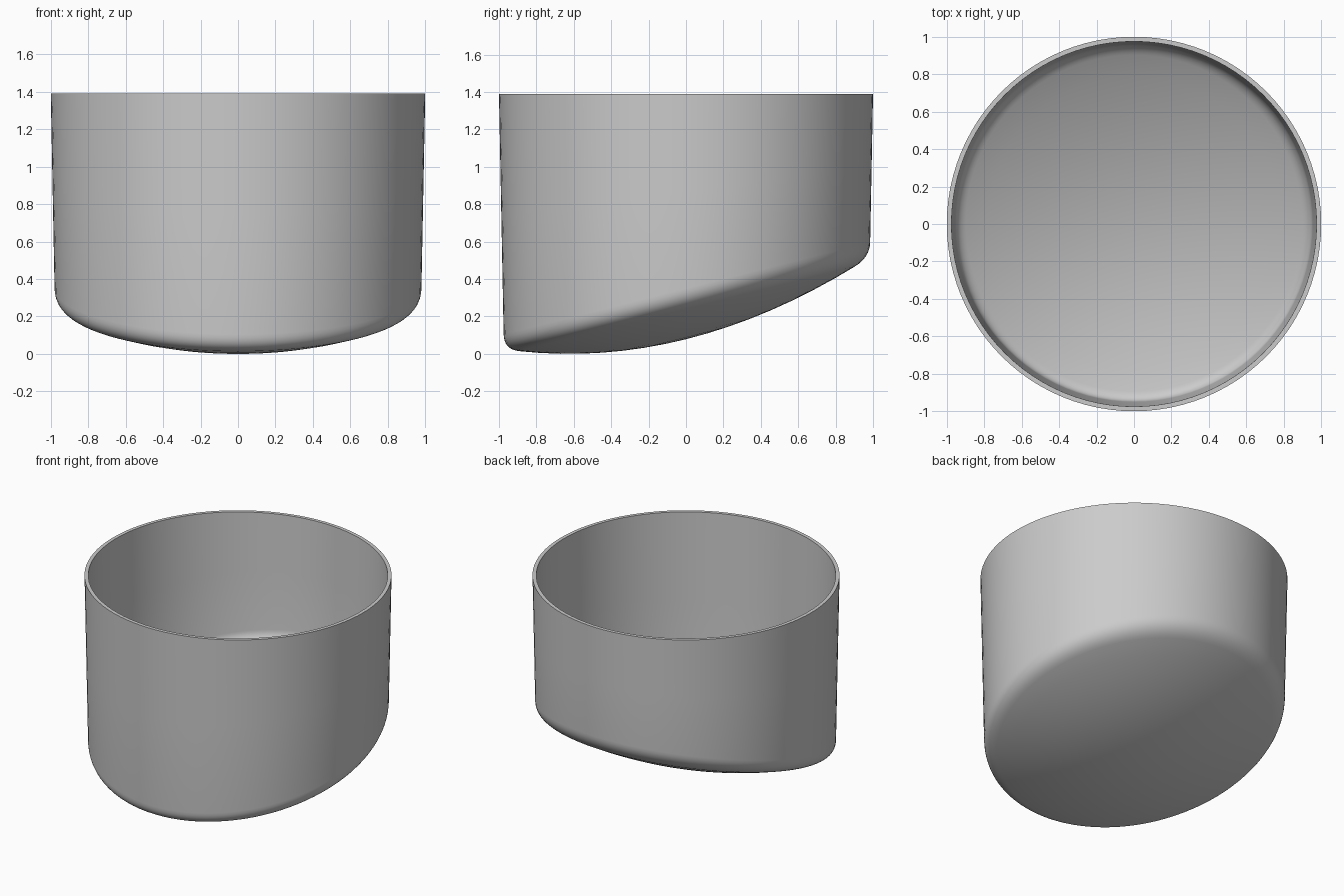
import bpy, bmesh
from math import sin, cos, pi, radians

if "Cube" in bpy.data.objects:
    bpy.data.objects.remove(bpy.data.objects["Cube"])

SEG = 96          # sides around the cup
H = 1.39          # rim height
WALL = 0.025      # wall thickness
FILLET = 0.08     # rounding between wall and floor


def floor_z(x, y):
    """Shallow bowl, tilted up towards the back."""
    return 0.078 + 0.25 * y + 0.2 * (x * x + y * y)


def profile(a, inset):
    """Points (r, z) from near the centre up to the rim at angle a."""
    fz = lambda r: floor_z(r * cos(a), r * sin(a)) + inset
    low = 0.973 - inset
    rad = lambda z: low + 0.027 * z / H
    fillet = FILLET - inset
    corner = rad(fz(low))
    start = corner - fillet
    pts = [(start * i / 8, fz(start * i / 8)) for i in range(1, 8)]
    p0, p1 = (start, fz(start)), (corner, fz(corner))
    z2 = fz(corner) + fillet
    p2 = (rad(z2), z2)
    for i in range(9):
        t = i / 8
        w = ((1 - t) ** 2, 2 * t * (1 - t), t * t)
        pts.append(tuple(w[0] * p0[k] + w[1] * p1[k] + w[2] * p2[k] for k in (0, 1)))
    pts += [(rad(z2 + (H - z2) * t), z2 + (H - z2) * t) for t in (0.5, 1.0)]
    return pts


bm = bmesh.new()

# Outer skin up to the rim, then inner skin back down
columns = []
for s in range(SEG):
    a = 2 * pi * s / SEG
    loop = profile(a, 0) + profile(a, WALL)[::-1]
    columns.append([bm.verts.new((r * cos(a), r * sin(a), z)) for r, z in loop])
bottom = bm.verts.new((0, 0, floor_z(0, 0)))
inside = bm.verts.new((0, 0, floor_z(0, 0) + WALL))

for s in range(SEG):
    c, d = columns[s], columns[(s + 1) % SEG]
    for i in range(len(c) - 1):
        bm.faces.new((c[i], d[i], d[i + 1], c[i + 1]))
    bm.faces.new((bottom, d[0], c[0]))
    bm.faces.new((inside, c[-1], d[-1]))

bmesh.ops.recalc_face_normals(bm, faces=bm.faces)
mesh = bpy.data.meshes.new("cup")
bm.to_mesh(mesh)
bm.free()

cup = bpy.data.objects.new("slanted_bottom_cup", mesh)
bpy.context.collection.objects.link(cup)
bpy.context.view_layer.objects.active = cup
cup.select_set(True)
bpy.ops.object.shade_smooth_by_angle(angle=radians(35))
